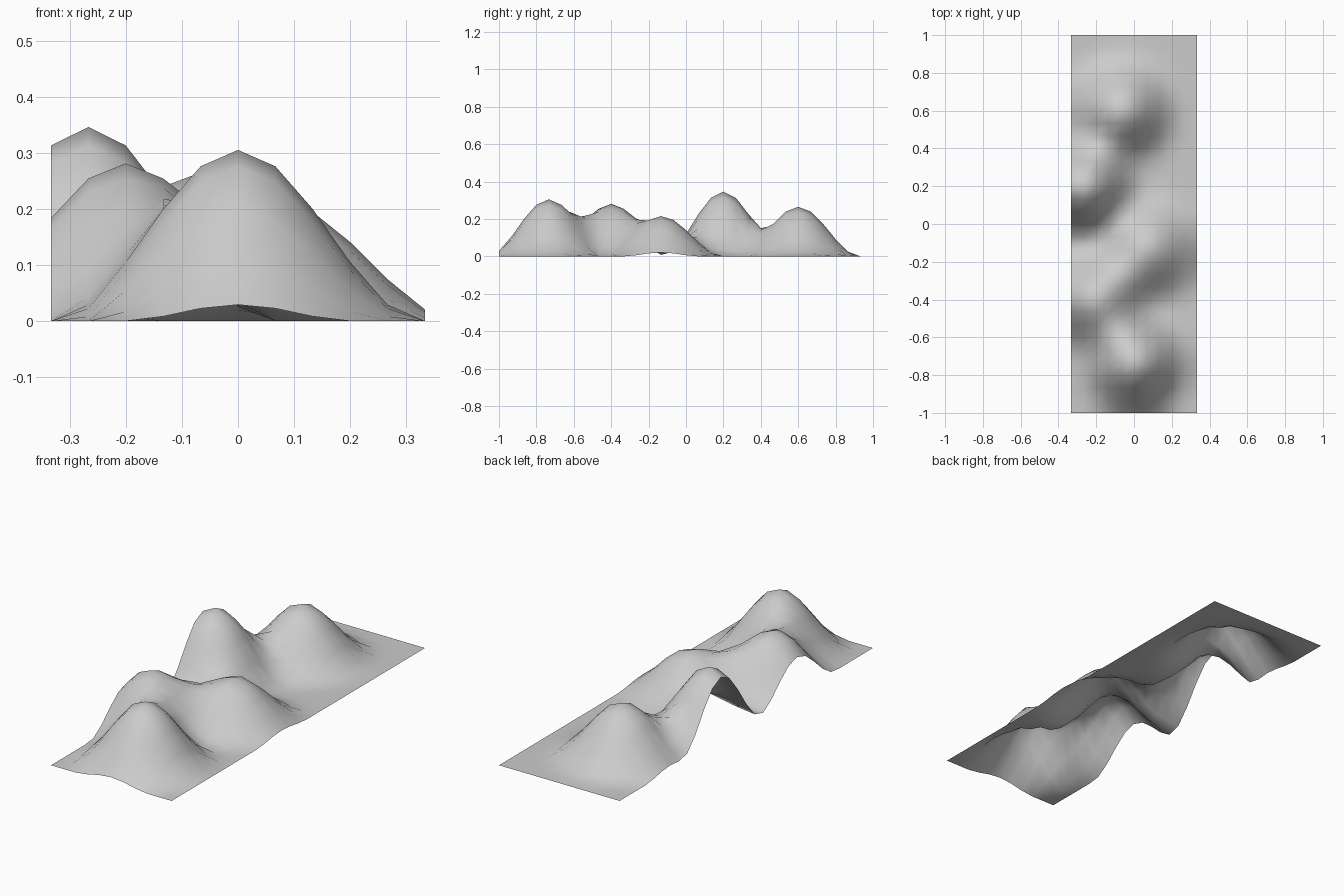
import bpy, bmesh, math

if "Cube" in bpy.data.objects:
    bpy.data.objects.remove(bpy.data.objects["Cube"])

HALF_X, HALF_Y = 1 / 3, 1.0
NX, NY = 10, 30
RADIUS = 1 / 3

# hills: x, y, height
HILLS = [
    (0.0, -0.7333, 0.305),
    (-0.2, -0.4, 0.281),
    (0.0667, -0.1333, 0.215),
    (-0.2667, 0.2, 0.346),
    (-0.0667, 0.6, 0.265),
]


def height(x, y):
    z = 0.0
    for hx, hy, h in HILLS:
        d = math.hypot(x - hx, y - hy) / RADIUS
        if d < 1:
            z += h * (0.5 + 0.5 * math.cos(math.pi * d))
    return z


# terrain sheet: flat grid raised by overlapping cosine hills
bm = bmesh.new()
rows = []
for j in range(NY + 1):
    y = -HALF_Y + 2 * HALF_Y * j / NY
    row = []
    for i in range(NX + 1):
        x = -HALF_X + 2 * HALF_X * i / NX
        row.append(bm.verts.new((x, y, height(x, y))))
    rows.append(row)
for a, b in zip(rows, rows[1:]):
    for i in range(NX):
        face = bm.faces.new((a[i], a[i + 1], b[i + 1], b[i]))
        face.smooth = True

mesh = bpy.data.meshes.new("hilly_terrain")
bm.to_mesh(mesh)
bm.free()
terrain = bpy.data.objects.new("hilly_terrain", mesh)
bpy.context.collection.objects.link(terrain)
